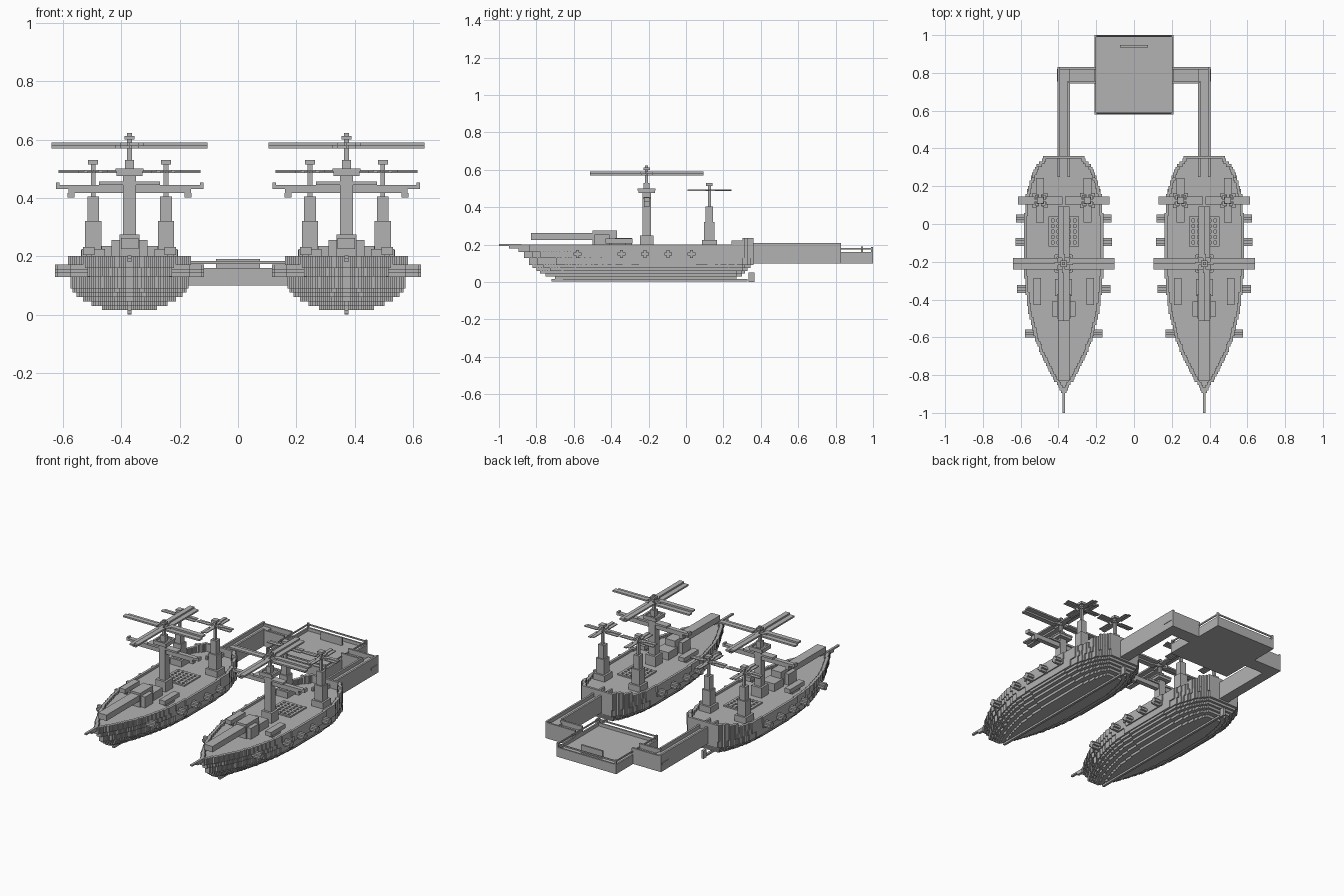
import bpy, bmesh, math
from mathutils import Matrix, Vector

if "Cube" in bpy.data.objects:
    bpy.data.objects.remove(bpy.data.objects["Cube"], do_unlink=True)

V = 0.0145          # block size
SHIP = 0.372        # ship centre offset
grey = bpy.data.materials.new("stone_grey")
grey.use_nodes = True
grey.diffuse_color = (0.45, 0.45, 0.45, 1)
grey.node_tree.nodes["Principled BSDF"].inputs["Base Color"].default_value = (0.45, 0.45, 0.45, 1)


def add(name, bm, offsets=(0,)):
    """Turn a bmesh into one object per x offset."""
    bmesh.ops.recalc_face_normals(bm, faces=bm.faces)
    mesh = bpy.data.meshes.new(name)
    bm.to_mesh(mesh)
    bm.free()
    mesh.materials.append(grey)
    for off in offsets:
        ob = bpy.data.objects.new(name, mesh)
        ob.location.x = off
        bpy.context.collection.objects.link(ob)


def box(bm, x0, x1, y0, y1, z0, z1):
    m = Matrix.Translation(((x0 + x1) / 2, (y0 + y1) / 2, (z0 + z1) / 2))
    bmesh.ops.create_cube(bm, size=1, matrix=m @ Matrix.Diagonal((x1 - x0, y1 - y0, z1 - z0, 1)))


def block(bm, x, y, hx, hy, z0, z1):
    box(bm, x - hx, x + hx, y - hy, y + hy, z0, z1)


def pair(bm, x0, x1, *rest):
    box(bm, x0, x1, *rest)
    box(bm, -x1, -x0, *rest)


BOTH = (-SHIP, SHIP)
BOW, STERN = -0.895, 0.36
OUTLINE = [(-0.895, .012), (-.86, .03), (-.8, .068), (-.7, .118), (-.6, .155), (-.5, .18), (-.4, .197),
           (-.25, .21), (0, .21), (.15, .2), (.25, .17), (.3, .15), (.33, .125), (.36, .1)]


def half_width(y):
    for (a, wa), (b, wb) in zip(OUTLINE, OUTLINE[1:]):
        if y <= b:
            return wa + (wb - wa) * (y - a) / (b - a)
    return OUTLINE[-1][1]


def rows(front, back, scale):
    """Stepped rows (y0, y1, half width) of one hull layer."""
    n = round((back - front) / V)
    step = (back - front) / n
    out = []
    for i in range(n):
        t = (i + 0.5) / n
        w = half_width(BOW + (STERN - BOW) * t) * scale
        out.append((front + i * step, front + (i + 1) * step, max(1, round(w / V * 2)) * V / 2))
    return out


# Hull: stacked stepped slabs
hull = bmesh.new()
LAYERS = [(.015, .03, .45, -.7, .27), (.03, .045, .62, -.75, .30), (.045, .06, .76, -.78, .315),
          (.06, .075, .86, -.8, .33), (.075, .09, .93, -.82, .345), (.09, .13, .98, -.84, STERN),
          (.13, .16, 1, -.865, STERN), (.16, .186, 1, BOW, STERN)]
for z0, z1, scale, front, back in LAYERS:
    side = []
    for y0, y1, w in rows(front, back, scale):
        for p in ((w, y0), (w, y1)):
            if len(side) > 1 and side[-1][0] == side[-2][0] == p[0]:
                side[-1] = p
            else:
                side.append(p)
    side = [p for i, p in enumerate(side) if i == 0 or p != side[i - 1]]
    ring = side + [(-x, y) for x, y in reversed(side)]
    face = hull.faces.new([hull.verts.new((x, y, z0)) for x, y in ring])
    ext = bmesh.ops.extrude_face_region(hull, geom=[face], use_keep_orig=True)
    bmesh.ops.translate(hull, vec=(0, 0, z1 - z0),
                        verts=[g for g in ext["geom"] if isinstance(g, bmesh.types.BMVert)])
add("hull", hull, BOTH)

# Bulwark rim, raised around the stern
rim = bmesh.new()
prev = 0
top_rows = rows(BOW, STERN, 1)
for i, (y0, y1, w) in enumerate(top_rows):
    nxt = top_rows[min(i + 1, len(top_rows) - 1)][2]
    t = V + max(0, w - min(prev, nxt))
    top = .235 if y0 > .3 else .222 if y0 > .235 else .2
    pair(rim, max(0, w - t), w, y0, y1, .18, top)
    prev = w
box(rim, -.1, .1, STERN - V, STERN, .18, .235)
add("bulwark", rim, BOTH)

# Keel, rudder and bowsprit
keel = bmesh.new()
box(keel, -V / 2, V / 2, -.72, .33, .004, .016)
box(keel, -V / 2, V / 2, .335, .365, 0, .05)
add("keel_and_rudder", keel, BOTH)
sprit = bmesh.new()
box(sprit, -V / 2, V / 2, -1, -.88, .193, .203)
box(sprit, -V / 2, V / 2, -.945, -.88, .18, .195)
add("bowsprit", sprit, BOTH)

# Side cannons: plus-shaped stubs
guns = bmesh.new()
for y in (-.58, -.345, -.22, -.095, .03):
    reach = half_width(y) + .045
    pair(guns, .1, reach, y - .021, y + .021, .143, .157)
    pair(guns, .1, reach, y - .008, y + .008, .129, .171)
add("side_cannons", guns, BOTH)

# Main gun on the foredeck
gun = bmesh.new()
box(gun, -.03, .03, -.83, -.42, .225, .262)
box(gun, -.062, .062, -.49, -.41, .18, .255)
box(gun, -.035, .035, -.5, -.37, .18, .275)
box(gun, -.045, .045, -.38, -.29, .18, .235)
add("main_gun", gun, BOTH)

# Deck boats and hatch grating
boats = bmesh.new()
pair(boats, .12, .16, -.43, -.285, .205, .232)
pair(boats, .13, .15, -.4, -.32, .18, .21)
add("deck_boats", boats, BOTH)
grate = bmesh.new()
for i in range(6):
    c = -.0725 + i * 2 * V
    block(grate, c, -.04, V / 2, .08, .18, .195)
    block(grate, 0, c - .04, .08, V / 2, .18, .194)
add("hatch_grating", grate, BOTH)


def rotor(bm, x, y, z, rx, ry, chord, thick):
    """Four pitched blades made of two stepped halves."""
    for k, (dx, dy) in enumerate(((1, 0), (0, 1), (-1, 0), (0, -1))):
        reach = rx if dx else ry
        for s in (-1, 1):
            mid = (reach + .03) / 2
            cx = x + dx * mid - dy * s * chord / 4
            cy = y + dy * mid + dx * s * chord / 4
            hl = (reach - .03) / 2
            h = z + s * thick / 2
            block(bm, cx, cy, hl if dx else chord / 4, hl if dy else chord / 4,
                  h - thick / 2, h + thick / 2)
        block(bm, x + dx * .025, y + dy * .025, .025 if dx else .008, .025 if dy else .008,
              z - thick, z + thick)


# Main mast with yard, lookout and large rotor
my = -.21
mast = bmesh.new()
for half, z0, z1 in ((.036, .18, .25), (.022, .25, .475), (.016, .475, .53), (.008, .53, .622),
                     (.017, .6, .612)):
    block(mast, 0, my, half, half, z0, z1)
block(mast, 0, my, .045, .045, .475, .49)
for s in (-1, 1):
    block(mast, s * .042, my, .006, .045, .49, .5)
    block(mast, 0, my + s * .042, .045, .006, .49, .5)
add("main_mast", mast, BOTH)
yard = bmesh.new()
block(yard, 0, my, .25, .014, .43, .444)
block(yard, 0, my, .21, .014, .416, .43)
block(yard, 0, my, .105, .022, .444, .456)
for s in (-1, 1):
    block(yard, s * .2, my, .012, .014, .402, .416)
    block(yard, s * .247, my, .006, .014, .43, .452)
add("yard", yard, BOTH)
big = bmesh.new()
rotor(big, 0, my, .58, .268, .303, .062, .01)
add("main_rotor", big, BOTH)

# Twin aft masts with small rotors
aft = bmesh.new()
spin = bmesh.new()
for s in (-1, 1):
    x, y = s * .125, .125
    for half, z0, z1 in ((.04, .18, .225), (.028, .225, .32), (.02, .32, .405), (.008, .405, .525),
                         (.017, .515, .53)):
        block(aft, x, y, half, half, z0, z1)
    rotor(spin, x, y, .491, .118, .118, .042, .005)
add("aft_masts", aft, BOTH)
add("aft_rotors", spin, BOTH)

# Connecting arms: open channels turning inward to the platform
arm = bmesh.new()
pair(arm, .34, .405, .34, .83, .1, .185)
for x0 in (.34, .393):
    pair(arm, x0, x0 + .012, .25, .83 if x0 > .35 else .75, .18, .208)
pair(arm, .2, .4, .745, .83, .1, .17)
pair(arm, .2, .352, .745, .757, .17, .2)
pair(arm, .2, .405, .818, .83, .17, .2)
pair(arm, .4, .408, .755, .82, .142, .155)
add("connecting_arms", arm)

# Platform tray with posts and rail
tray = bmesh.new()
box(tray, -.21, .21, .58, 1, .1, .14)
for y0 in (.58, .99):
    box(tray, -.21, .21, y0, y0 + .01, .14, .16)
    box(tray, -.21, .21, y0 + .002, y0 + .008, .174, .183)
    pair(tray, .198, .21, y0, y0 + .01, .14, .188)
pair(tray, .2, .21, .59, .99, .14, .16)
pair(tray, .202, .208, .59, .99, .174, .183)
box(tray, -.075, .075, .935, .947, .14, .19)
add("platform", tray)
